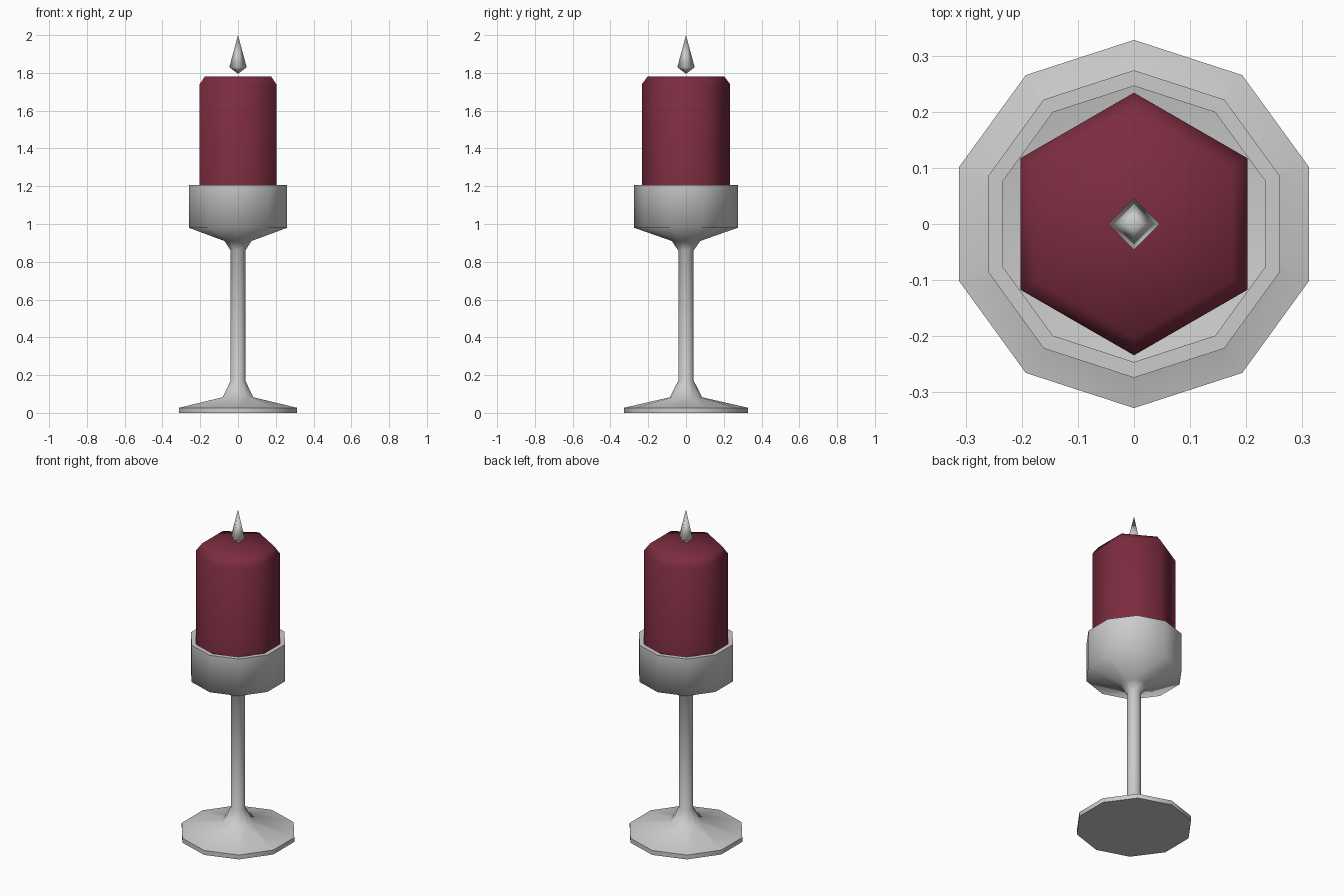
import bpy, bmesh, math

if "Cube" in bpy.data.objects:
    bpy.data.objects.remove(bpy.data.objects["Cube"])


def lathe(name, profile, sides, smooth_deg, color=None):
    """Revolve (radius, z) points round z; a zero radius makes a pole."""
    bm = bmesh.new()
    rings = []
    for r, z in profile:
        if r == 0:
            rings.append([bm.verts.new((0, 0, z))] * sides)
        else:
            ring = []
            for i in range(sides):
                a = math.pi / 2 + 2 * math.pi * i / sides
                ring.append(bm.verts.new((r * math.cos(a), r * math.sin(a), z)))
            rings.append(ring)
    for lo, hi in zip(rings, rings[1:]):
        for i in range(sides):
            j = (i + 1) % sides
            quad = [lo[i], lo[j], hi[j], hi[i]]
            bm.faces.new(list(dict.fromkeys(quad)))
    bmesh.ops.recalc_face_normals(bm, faces=bm.faces)
    mesh = bpy.data.meshes.new(name)
    bm.to_mesh(mesh)
    bm.free()
    ob = bpy.data.objects.new(name, mesh)
    bpy.context.collection.objects.link(ob)
    if color:
        mat = bpy.data.materials.new(name + "_colour")
        mat.diffuse_color = color
        mat.use_nodes = True
        mat.node_tree.nodes["Principled BSDF"].inputs["Base Color"].default_value = mat.diffuse_color
        mesh.materials.append(mat)
    bpy.ops.object.select_all(action='DESELECT')
    ob.select_set(True)
    bpy.context.view_layer.objects.active = ob
    bpy.ops.object.shade_smooth_by_angle(angle=math.radians(smooth_deg))
    return ob


# Holder: foot, stem and hollow cup
lathe("candle_holder", [
    (0, 0), (0.328, 0), (0.328, 0.027), (0.085, 0.083), (0.041, 0.17),
    (0.041, 0.86), (0.075, 0.91), (0.274, 0.98), (0.274, 1.207),
    (0.246, 1.207), (0.246, 1.0), (0, 0.95)], 10, 75)

# Hexagonal wax candle with a bevelled top
lathe("candle", [
    (0, 0.99), (0.234, 0.99), (0.234, 1.74), (0.202, 1.782), (0, 1.782)],
    6, 75, (0.2, 0.025, 0.05, 1))

# Four-sided flame
lathe("flame", [(0, 1.795), (0.046, 1.83), (0, 2.0)], 4, 95)
